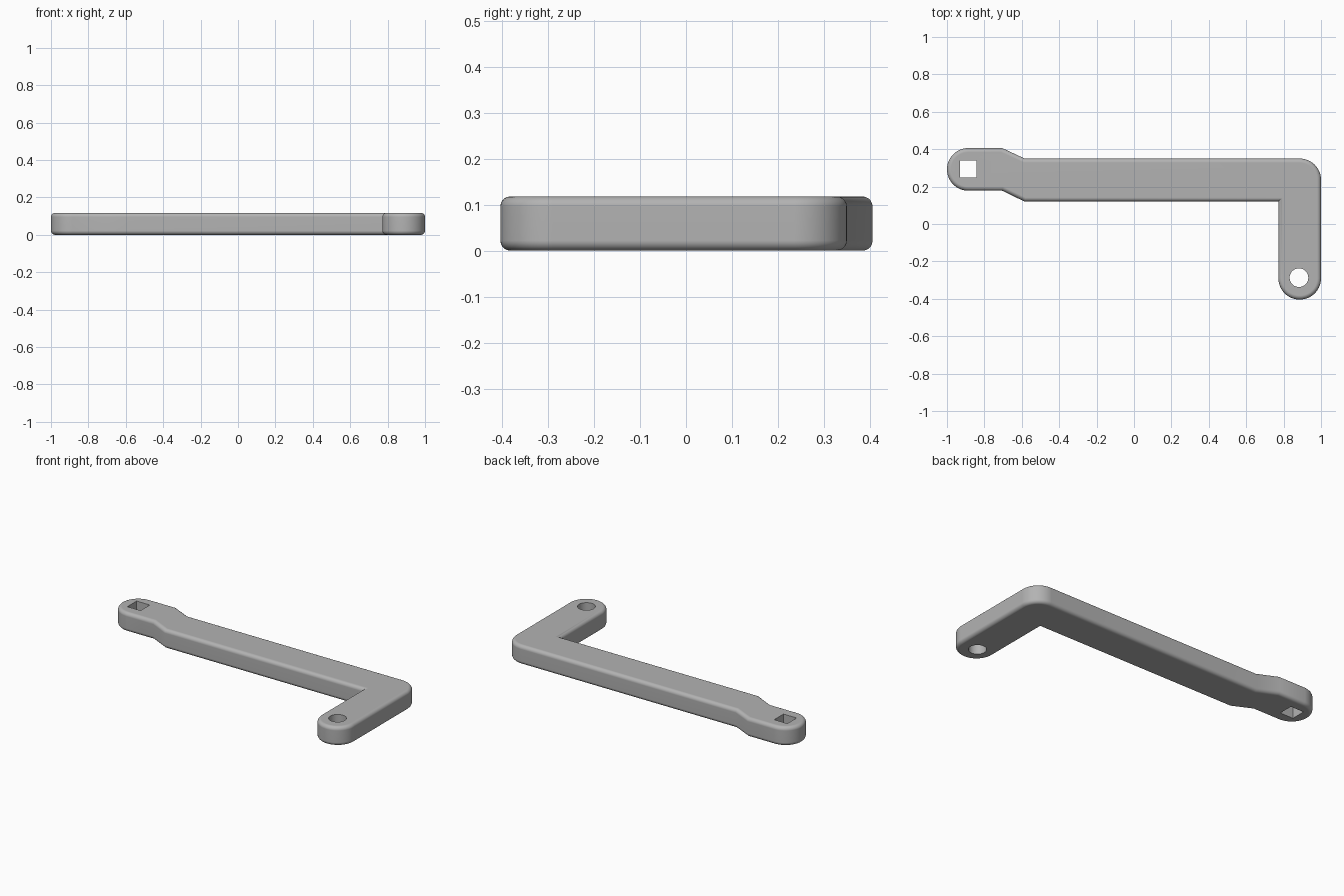
import bpy, bmesh
from math import cos, sin, pi, radians

THICK, ROUND, END = 0.118, 0.022, 0.114

if "Cube" in bpy.data.objects:
    bpy.data.objects.remove(bpy.data.objects["Cube"])

grey = bpy.data.materials.new("plain grey")
grey.use_nodes = True
grey.diffuse_color = (0.45, 0.45, 0.45, 1)
grey.node_tree.nodes["Principled BSDF"].inputs["Base Color"].default_value = grey.diffuse_color


def arc(cx, cy, r, start, end, steps):
    angles = [radians(start + (end - start) * i / steps) for i in range(steps + 1)]
    return [(cx + r * cos(a), cy + r * sin(a)) for a in angles]


def prism(name, outline, low, high, rounding=0):
    """Extrude a counter-clockwise outline, optionally rounding both rims."""
    bm = bmesh.new()
    base = bm.faces.new([bm.verts.new((x, y, low)) for x, y in outline])
    grown = bmesh.ops.extrude_face_region(bm, geom=[base])["geom"]
    for v in grown:
        if isinstance(v, bmesh.types.BMVert):
            v.co.z = high
    bmesh.ops.recalc_face_normals(bm, faces=bm.faces)
    if rounding:
        rims = [e for e in bm.edges if abs(e.verts[0].co.z - e.verts[1].co.z) < 1e-5]
        bmesh.ops.bevel(bm, geom=rims, offset=rounding, segments=5, profile=0.5,
                        affect='EDGES', clamp_overlap=False)
    mesh = bpy.data.meshes.new(name)
    bm.to_mesh(mesh)
    bm.free()
    mesh.materials.append(grey)
    obj = bpy.data.objects.new(name, mesh)
    bpy.context.collection.objects.link(obj)
    return obj


# Crank arm: round head, tapered shoulders, long bar and short leg
outline = (arc(-1 + END, 0.292, END, 90, 270, 32)
           + [(-0.705, 0.178), (-0.585, 0.12), (0.772, 0.12)]
           + arc(1 - END, -0.29, END, 180, 360, 32)
           + arc(1 - END, 0.35 - END, END, 0, 90, 16)
           + [(-0.585, 0.35), (-0.705, 0.406)])
arm = prism("crank_arm", outline, 0, THICK, ROUND)

# Square socket and round pin hole
cutters = [
    prism("square_socket_cutter", arc(-0.886, 0.294, 0.064, 45, 315, 3), -0.1, 0.3),
    prism("pin_hole_cutter", arc(0.882, -0.287, 0.05, 0, 350, 35), -0.1, 0.3),
]
bpy.context.view_layer.objects.active = arm
for cutter in cutters:
    cut = arm.modifiers.new("hole", 'BOOLEAN')
    cut.object = cutter
    cut.solver = 'EXACT'
    bpy.ops.object.modifier_apply(modifier=cut.name)
    bpy.data.objects.remove(cutter)

# Smooth rounded rims, flat faces and crisp holes
bpy.ops.object.select_all(action='DESELECT')
arm.select_set(True)
bpy.ops.object.shade_smooth_by_angle(angle=radians(30))
weighted = arm.modifiers.new("flat faces", 'WEIGHTED_NORMAL')
weighted.keep_sharp = True
